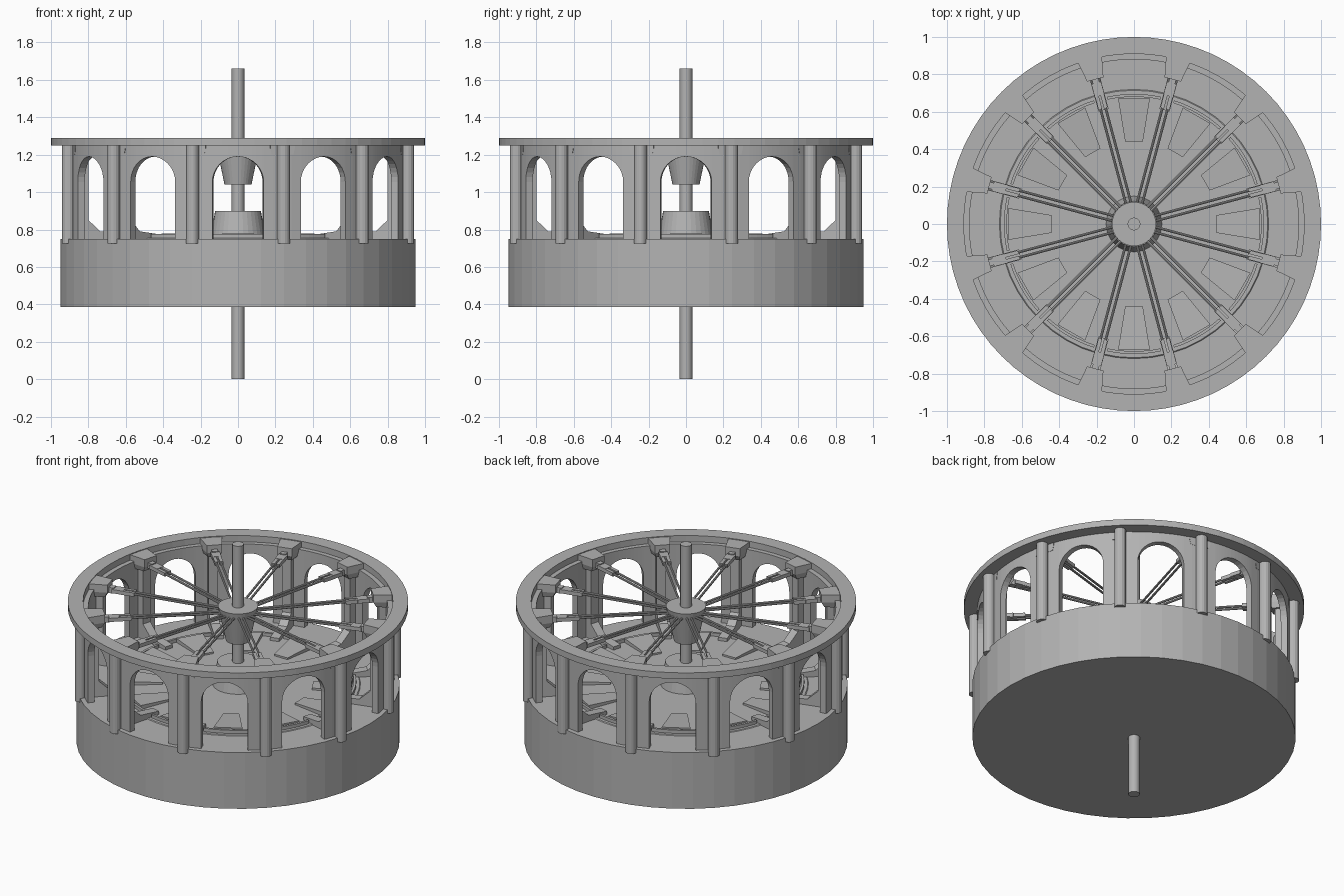
import bpy, bmesh, math
from mathutils import Matrix, Vector

if "Cube" in bpy.data.objects:
    bpy.data.objects.remove(bpy.data.objects["Cube"])

grey = bpy.data.materials.new("mid grey")
grey.diffuse_color = (0.45, 0.45, 0.45, 1)
grey.use_nodes = True
grey.node_tree.nodes["Principled BSDF"].inputs["Base Color"].default_value = grey.diffuse_color
BAYS = 12
PIERS = [math.radians(15 + 30 * k) for k in range(BAYS)]
ARCHES = [math.radians(30 * k) for k in range(BAYS)]


def finish(name, bm, smooth=False):
    bmesh.ops.remove_doubles(bm, verts=bm.verts, dist=1e-5)
    bmesh.ops.recalc_face_normals(bm, faces=bm.faces)
    me = bpy.data.meshes.new(name)
    bm.to_mesh(me)
    bm.free()
    ob = bpy.data.objects.new(name, me)
    bpy.context.collection.objects.link(ob)
    me.materials.append(grey)
    if smooth:
        bpy.ops.object.select_all(action='DESELECT')
        ob.select_set(True)
        bpy.context.view_layer.objects.active = ob
        bpy.ops.object.shade_smooth_by_angle(angle=math.radians(30))
    return ob


def lathe(name, profile, n, closed=False, smooth=False):
    """Revolve (radius, z) points about z."""
    bm = bmesh.new()
    rings = [[bm.verts.new((r * math.cos(2 * math.pi * i / n), r * math.sin(2 * math.pi * i / n), z))
              for i in range(n)] for r, z in profile]
    pairs = list(zip(rings, rings[1:])) + ([(rings[-1], rings[0])] if closed else [])
    for a, b in pairs:
        for i in range(n):
            j = (i + 1) % n
            bm.faces.new((a[i], a[j], b[j], b[i]))
    if not closed:
        bm.faces.new(rings[0])
        bm.faces.new(rings[-1])
    return finish(name, bm, smooth)


def prism(bm, low, high):
    """Solid between two matching point loops."""
    a = [bm.verts.new(p) for p in low]
    b = [bm.verts.new(p) for p in high]
    bm.faces.new(a)
    bm.faces.new(b)
    for i in range(len(a)):
        j = (i + 1) % len(a)
        bm.faces.new((a[i], a[j], b[j], b[i]))


def around(name, angles, build):
    """Repeat a part, drawn along +x, at the given angles."""
    bm = bmesh.new()
    for a in angles:
        part = bmesh.new()
        build(part)
        part.transform(Matrix.Rotation(a, 4, 'Z'))
        me = bpy.data.meshes.new("tmp")
        part.to_mesh(me)
        part.free()
        bm.from_mesh(me)
        bpy.data.meshes.remove(me)
    return finish(name, bm)


def box(bm, x0, x1, y0, y1, z0, z1):
    loop = [(x0, y0), (x1, y0), (x1, y1), (x0, y1)]
    prism(bm, [(x, y, z0) for x, y in loop], [(x, y, z1) for x, y in loop])


# Base drum, floor disc, shaft and hub parts
lathe("base_drum", [(0.95, 0.385), (0.95, 0.75)], 48)
lathe("floor_disc", [(0.72, 0.75), (0.715, 0.754)], 48)
lathe("centre_shaft", [(0.034, 0.0), (0.034, 1.66)], 24, smooth=True)
lathe("lower_hub", [(0.15, 0.75), (0.122, 0.9)], 32)
lathe("upper_hub", [(0.072, 1.04), (0.115, 1.245), (0.118, 1.26)], 32)

# Flat ring on top
lathe("top_ring", [(0.91, 1.25), (1.0, 1.25), (1.0, 1.29), (0.91, 1.29)], 72, closed=True)


# Arcaded wall: a strip whose lower edge follows the arches
def arcade():
    bm = bmesh.new()
    half, spring, floor, rad = math.radians(8.6), 1.053, 0.75, 0.137
    line = []
    for c in ARCHES:
        line += [(c - math.radians(15), floor), (c - math.radians(11.8), floor), (c - half, floor)]
        for i in range(17):
            t = math.pi * (1 - i / 16)
            line.append((c + half * math.cos(t), spring + rad * math.sin(t)))
        line += [(c + half, floor), (c + math.radians(11.8), floor)]
    cols = []
    for a, z in line:
        ca, sa = math.cos(a), math.sin(a)
        cols.append([bm.verts.new((r * ca, r * sa, h))
                     for r, h in ((0.92, z), (0.92, 1.25), (0.88, 1.25), (0.88, z))])
    for i, p in enumerate(cols):
        q = cols[(i + 1) % len(cols)]
        same = abs(line[i][0] - line[(i + 1) % len(line)][0]) < 1e-6
        for k in ([3] if same else range(4)):
            m = (k + 1) % 4
            bm.faces.new((p[k], q[k], q[m], p[m]))
    return finish("arcade_wall", bm)


arcade()


# Round columns outside the wall
def column(bm):
    bmesh.ops.create_cone(bm, cap_ends=True, segments=16, radius1=0.034, radius2=0.034, depth=0.53,
                          matrix=Matrix.Translation((0.94, 0, 0.99)))


around("outer_columns", PIERS, column)


# Inner posts with a bent foot resting on the floor
def post(bm):
    side = [(0.89, 0.75), (0.63, 0.75), (0.63, 0.775), (0.77, 0.79), (0.835, 0.85),
            (0.835, 1.25), (0.89, 1.25)]
    prism(bm, [(x, -0.028, z) for x, z in side], [(x, 0.028, z) for x, z in side])


around("inner_posts", PIERS, post)


# Tapered caps on the posts, flush with the ring
def cap(bm):
    low = [(0.92, -0.06), (0.92, 0.06), (0.82, 0.035), (0.82, -0.035)]
    high = [(0.92, -0.068), (0.92, 0.068), (0.8, 0.045), (0.8, -0.045)]
    prism(bm, [(x, y, 1.2) for x, y in low], [(x, y, 1.235) for x, y in high])
    prism(bm, [(x, y, 1.235) for x, y in high], [(x, y, 1.285) for x, y in high])


around("post_caps", PIERS, cap)


# Paired tie rods from hub to fittings
def rods(bm):
    for s in (-1, 1):
        p, q = Vector((0.09, s * 0.014, 1.225)), Vector((0.74, s * 0.014, 1.24))
        d = q - p
        m = Matrix.Translation((p + q) / 2) @ d.to_track_quat('Z', 'Y').to_matrix().to_4x4()
        bmesh.ops.create_cone(bm, cap_ends=True, segments=8, radius1=0.007, radius2=0.007,
                              depth=d.length, matrix=m)


around("tie_rods", PIERS, rods)


# Clevis fittings at the rod ends
def fitting(bm):
    for s in (-1, 1):
        box(bm, 0.64, 0.73, s * 0.015 - 0.01, s * 0.015 + 0.01, 1.226, 1.25)
    box(bm, 0.71, 0.78, -0.027, 0.027, 1.228, 1.252)
    box(bm, 0.77, 0.83, -0.018, 0.018, 1.222, 1.258)


around("rod_fittings", PIERS, fitting)


# Wedge shaped floor plates with a flanged outer end
def plate(bm):
    low = [(0.44, -0.047), (0.67, -0.085), (0.67, 0.085), (0.44, 0.047)]
    prism(bm, [(x, y, 0.75) for x, y in low], [(x, y, 0.765 if x < 0.5 else 0.78) for x, y in low])
    n = 8
    arc = [math.radians(-12 + 24 * i / n) for i in range(n + 1)]
    loop = [(0.695 * math.cos(a), 0.695 * math.sin(a)) for a in arc]
    loop += [(0.68 * math.cos(a), 0.68 * math.sin(a)) for a in reversed(arc)]
    prism(bm, [(x, y, 0.75) for x, y in loop], [(x, y, 0.775) for x, y in loop])


around("floor_plates", ARCHES, plate)
